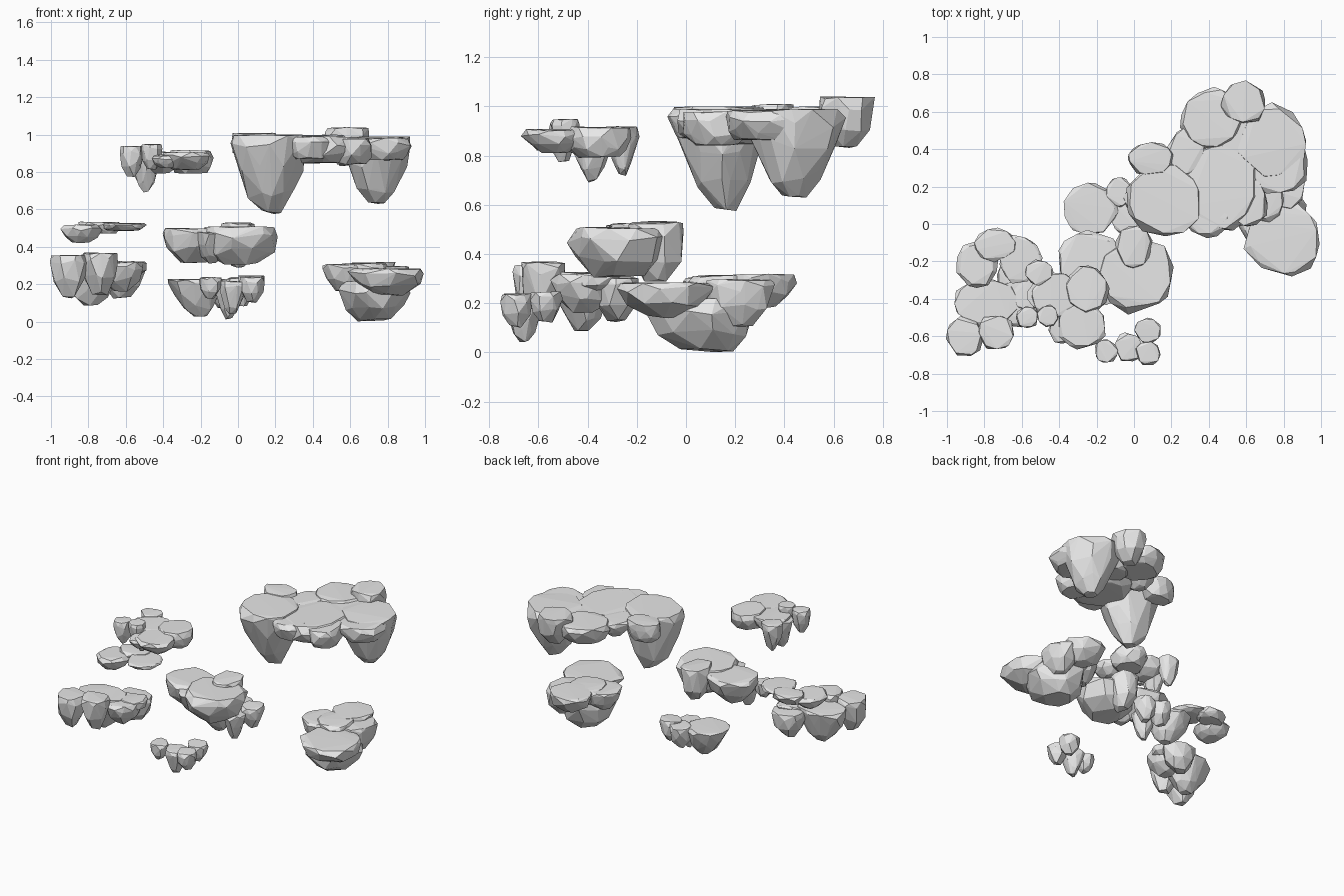
import bpy, bmesh, math, random
from mathutils import Vector

random.seed(7)

old = bpy.data.objects.get("Cube")
if old:
    bpy.data.objects.remove(old, do_unlink=True)

stone = bpy.data.materials.new("grey_stone")
stone.use_nodes = True
grey = (0.8, 0.8, 0.8, 1)
stone.diffuse_color = grey
stone.node_tree.nodes["Principled BSDF"].inputs["Base Color"].default_value = grey

# Rock outlines: pairs of depth fraction and radius fraction
PROFILES = {
    "spike": ((0, .96), (.12, 1), (.4, .82), (.75, .57), (1, .25)),
    "block": ((0, .94), (.2, 1), (.6, .85), (1, .4)),
    "slab": ((0, .92), (.3, 1), (.7, .9), (1, .7)),
    "bowl": ((0, .88), (.25, 1), (.65, .85), (1, .5)),
}


def rock(name, style, x, y, rx, ry, top, bottom, lean=(0, 0)):
    """Faceted flat-topped rock: the hull of jittered rings that narrow downward."""
    bm = bmesh.new()
    height = top - bottom
    sides = 10 if max(rx, ry) > .12 else 8
    for depth, width in PROFILES[style]:
        count = sides if width > .5 else sides - 4
        turn = random.uniform(0, math.tau)
        for i in range(count):
            a = turn + math.tau * (i + random.uniform(-.35, .35)) / count
            r = width * random.uniform(.91, 1.06)
            drop = 0 if depth in (0, 1) else random.uniform(-.09, .09)
            z = top - height * (depth + drop)
            if depth == 0:
                z -= random.uniform(0, .01)
            elif depth == 1:
                z += random.uniform(0, .08) * height
            bm.verts.new(Vector((x + rx * r * math.cos(a) + lean[0] * depth,
                                 y + ry * r * math.sin(a) + lean[1] * depth, z)))
    result = bmesh.ops.convex_hull(bm, input=bm.verts)
    spare = {v for v in result["geom_interior"] + result["geom_unused"]
             if isinstance(v, bmesh.types.BMVert)}
    bmesh.ops.delete(bm, geom=list(spare), context="VERTS")
    bmesh.ops.recalc_face_normals(bm, faces=bm.faces)
    mesh = bpy.data.meshes.new(name)
    bm.to_mesh(mesh)
    bm.free()
    mesh.materials.append(stone)
    bpy.context.collection.objects.link(bpy.data.objects.new(name, mesh))


# Highest island: two long spikes bridged by slabs
rock("bridge_west_spike", "spike", .16, .13, .21, .2, 1, .575, (.02, .03))
rock("bridge_east_spike", "spike", .74, .44, .19, .2, .99, .615)
rock("bridge_east_slab", "slab", .77, .34, .17, .2, .985, .86)
rock("bridge_middle_slab", "slab", .46, .2, .22, .25, .99, .845)
rock("bridge_front_block", "slab", .39, .04, .13, .11, .99, .87)
rock("bridge_east_front_slab", "slab", .61, .12, .11, .14, .98, .84)
rock("bridge_back_slab", "slab", .42, .56, .17, .17, 1, .87)
rock("bridge_back_block", "block", .59, .65, .12, .12, 1.04, .83)
rock("bridge_west_back_block", "block", .28, .39, .1, .13, .99, .87)
rock("bridge_west_corner", "slab", .09, .35, .13, .09, 1.01, .87)
rock("bridge_centre_fill", "slab", .55, .42, .14, .16, .985, .86)

# Upper west island: thin plates over short spikes
rock("plate_front", "bowl", -.28, -.54, .14, .13, .91, .81)
rock("plate_east", "slab", -.25, -.35, .12, .13, .92, .79)
rock("plate_middle", "block", -.42, -.38, .13, .13, .91, .79)
rock("plate_back_spike", "spike", -.51, -.26, .08, .07, .92, .71)
rock("plate_tall_spike", "spike", -.49, -.38, .08, .09, .9, .69)
rock("plate_west_block", "block", -.57, -.5, .06, .06, .94, .77)
rock("plate_knob", "block", -.46, -.49, .06, .06, .95, .81)
rock("plate_south_wedge", "bowl", -.38, -.57, .08, .07, .89, .82)

# Thin drifting slabs on the west side
rock("drift_west_slab", "bowl", -.84, -.22, .11, .13, .52, .42)
rock("drift_back_slab", "slab", -.74, -.11, .12, .09, .535, .47)
rock("drift_east_slab", "slab", -.61, -.19, .12, .13, .53, .485)

# Lower west island
rock("west_outer_block", "block", -.905, -.605, .1, .11, .36, .12)
rock("west_front_block", "block", -.74, -.58, .1, .1, .37, .14)
rock("west_spike", "spike", -.79, -.42, .18, .13, .33, .08)
rock("west_inner_block", "block", -.62, -.42, .12, .13, .32, .16)
rock("west_back_block", "block", -.62, -.28, .12, .1, .31, .12)
rock("west_east_wing", "bowl", -.57, -.37, .09, .1, .325, .25)

# Middle island
rock("middle_main_bowl", "bowl", .01, -.27, .21, .21, .51, .3)
rock("middle_west_bowl", "block", -.24, -.2, .18, .16, .5, .31)
rock("middle_back_spike", "block", 0, -.12, .1, .12, .53, .28)
rock("middle_joint", "spike", -.14, -.29, .1, .14, .48, .31)

# Small front island
rock("pebble_back", "block", .075, -.57, .075, .07, .25, .12)
rock("pebble_east", "block", .075, -.69, .07, .07, .24, .1)
rock("pebble_spike", "spike", -.03, -.66, .08, .08, .22, .04)
rock("pebble_west", "block", -.15, -.68, .065, .065, .24, .12)

# Small back island
rock("rear_main_spike", "spike", -.24, .08, .15, .14, .23, .02, (.04, 0))
rock("rear_back_block", "block", -.08, .17, .08, .08, .23, .07)
rock("rear_front_spike", "spike", -.05, .03, .08, .08, .21, .01)
rock("rear_east_block", "block", .02, .14, .08, .08, .24, .08)

# Lower east island: slabs resting on a rounded base
rock("east_front_slab", "block", .8, -.08, .21, .2, .285, .14)
rock("east_base", "bowl", .73, .06, .19, .22, .22, 0, (0, .02))
rock("east_west_block", "block", .57, .12, .12, .13, .31, .16)
rock("east_back_block", "block", .7, .31, .15, .14, .32, .18)
rock("east_side_block", "block", .82, .22, .1, .14, .3, .1)
rock("east_top_slab", "slab", .68, .15, .13, .14, .315, .2)
